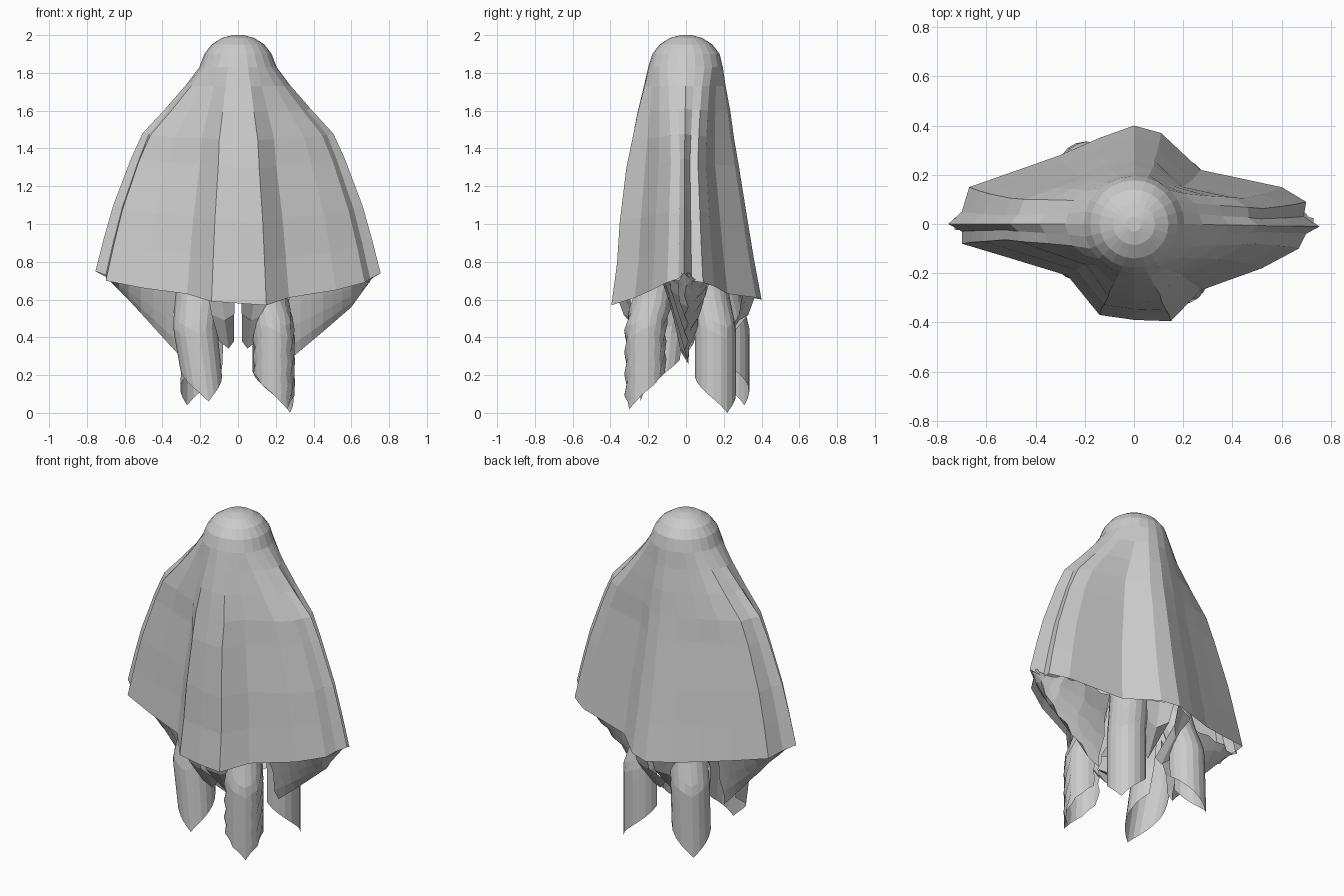
import bpy
from math import sin, cos, pi, radians, hypot

if "Cube" in bpy.data.objects:
    bpy.data.objects.remove(bpy.data.objects["Cube"])


def make(name, verts, faces):
    me = bpy.data.meshes.new(name)
    me.from_pydata(verts, [], faces)
    me.update()
    ob = bpy.data.objects.new(name, me)
    bpy.context.collection.objects.link(ob)
    return ob


def grid(name, rows, closed=False, cap=False):
    n = len(rows[0])
    verts = [p for r in rows for p in r]
    faces = []
    for j in range(len(rows) - 1):
        for i in range(n if closed else n - 1):
            k = (i + 1) % n
            faces.append((j * n + i, (j + 1) * n + i, (j + 1) * n + k, j * n + k))
    if cap:
        faces.append(tuple(range(n)))
    return make(name, verts, faces)


# Hem outline, counter-clockwise from the right side (x, y, z)
HEM = [(.755, -.01, .74), (.69, .03, .70), (.70, .09, .69), (.60, .15, .67),
       (.27, .22, .63), (.11, .37, .61), (0, .40, .60), (-.14, .35, .61),
       (-.30, .28, .63), (-.47, .22, .66), (-.67, .15, .70), (-.70, .05, .72),
       (-.755, 0, .75), (-.70, -.03, .73), (-.70, -.08, .70), (-.50, -.14, .66),
       (-.27, -.21, .63), (-.14, -.37, .59), (0, -.39, .58), (.15, -.395, .57),
       (.27, -.27, .61), (.52, -.18, .65), (.67, -.10, .69), (.70, -.04, .71)]

# Rings down the sheet: height, half width, front depth, back depth, hem blend, hem tilt
RINGS = [(2.0, .03, .03, .03, 0, 0), (1.985, .085, .085, .085, 0, 0),
         (1.95, .14, .14, .14, 0, 0), (1.90, .178, .178, .178, 0, 0),
         (1.83, .205, .20, .195, 0, 0), (1.73, .28, .225, .21, .35, 0),
         (1.60, .385, .26, .235, .65, .1), (1.46, .505, .29, .255, .85, .2),
         (1.32, .565, .32, .28, 1, .3), (1.05, .66, .355, .325, 1, .5),
         (.85, .71, .37, .36, 1, .75), (.65, .755, .40, .40, 1, 1)]

rows = []
for z, w, df, db, b, k in RINGS:
    ring = []
    for i, (hx, hy, hz) in enumerate(HEM):
        a = 2 * pi * i / len(HEM)
        x = w * ((1 - b) * cos(a) + b * hx / .755)
        y = (df if hy < 0 else db) * ((1 - b) * sin(a) + b * hy / .40)
        ring.append((x, y, z + (hz - .65) * k))
    rows.append(ring)
grid("draped_sheet", rows, closed=True, cap=True)


# Hanging corner tails: open rolled cloth with a pointed lower end,
# drawn inward above the hem so they run up inside the sheet
def tail(name, cx, cy, r, aim, tip, lean=(0, 0), grow=0, rough=0, top=.90):
    n, m = 14, 14
    dist = hypot(cx, cy)
    rows = []
    for j in range(m + 1):
        row = []
        for i in range(n + 1):
            u = 2 * i / n - 1
            a = radians(aim + 135 * u)
            low = tip + .22 * abs(u) ** .9
            z = low + (top - low) * j / m
            t = min(z / .65, 1)
            pull = min(max(z - .45, 0) * .33, .05) + max(z - .6, 0) * .22
            rr = r + grow * t + (rough if (i + j) % 2 else 0)
            row.append((cx * (1 - pull / dist) + lean[0] * t + rr * cos(a),
                        cy * (1 - pull / dist) + lean[1] * t + rr * sin(a), z))
        rows.append(row)
    return grid(name, rows)


tail("front_right_tail", .19, -.215, .10, -50, .02, rough=.012)
tail("back_right_tail", .185, .155, .11, 35, 0.0)
tail("back_left_tail", -.20, .225, .11, 130, .04, lean=(.02, 0))
tail("front_left_tail", -.165, -.145, .10, -80, .06, lean=(-.09, .05), grow=.025)


# Side folds: crumpled troughs rising from between the tails to the arm tips
def side_fold(name, s, profile):
    n = 8
    cols = []
    for (x0, z0, w0), (x1, z1, w1) in zip(profile, profile[1:]):
        for q in range(3):
            f = q / 3
            cols.append((x0 + (x1 - x0) * f, z0 + (z1 - z0) * f, w0 + (w1 - w0) * f))
    cols.append(profile[-1])
    rows = []
    for j, (x, zb, w) in enumerate(cols):
        row = []
        for i in range(n + 1):
            u = 2 * i / n - 1
            zig = .012 if (i + j) % 2 else -.008
            zt = max(zb, .70)
            row.append((s * x, w * u + zig, zb + (zt - zb) * abs(u) ** 1.3))
        rows.append(row)
    return grid(name, rows)


side_fold("right_side_fold", 1, [(.73, .74, .015), (.60, .56, .10), (.45, .43, .12), (.27, .28, .10)])
side_fold("left_side_fold", -1, [(.73, .75, .015), (.58, .60, .09), (.38, .38, .12), (.27, .26, .10)])

# Small tucks tying the front and back hem to the tails
for sx, xs in (("left", -1), ("right", 1)):
    for sy, ys in (("front", -1), ("back", 1)):
        top = [(xs * x, ys * y, .63) for x, y in ((.015, .37), (.09, .33), (.16, .30))]
        mid = [(xs * x, ys * y, z) for x, y, z in ((.02, .33, .52), (.07, .28, .49), (.14, .28, .52))]
        low = [(xs * x, ys * y, z) for x, y, z in ((.02, .16, .38), (.05, .18, .34), (.10, .20, .38))]
        grid(f"{sy}_{sx}_tuck", [top, mid, low])
